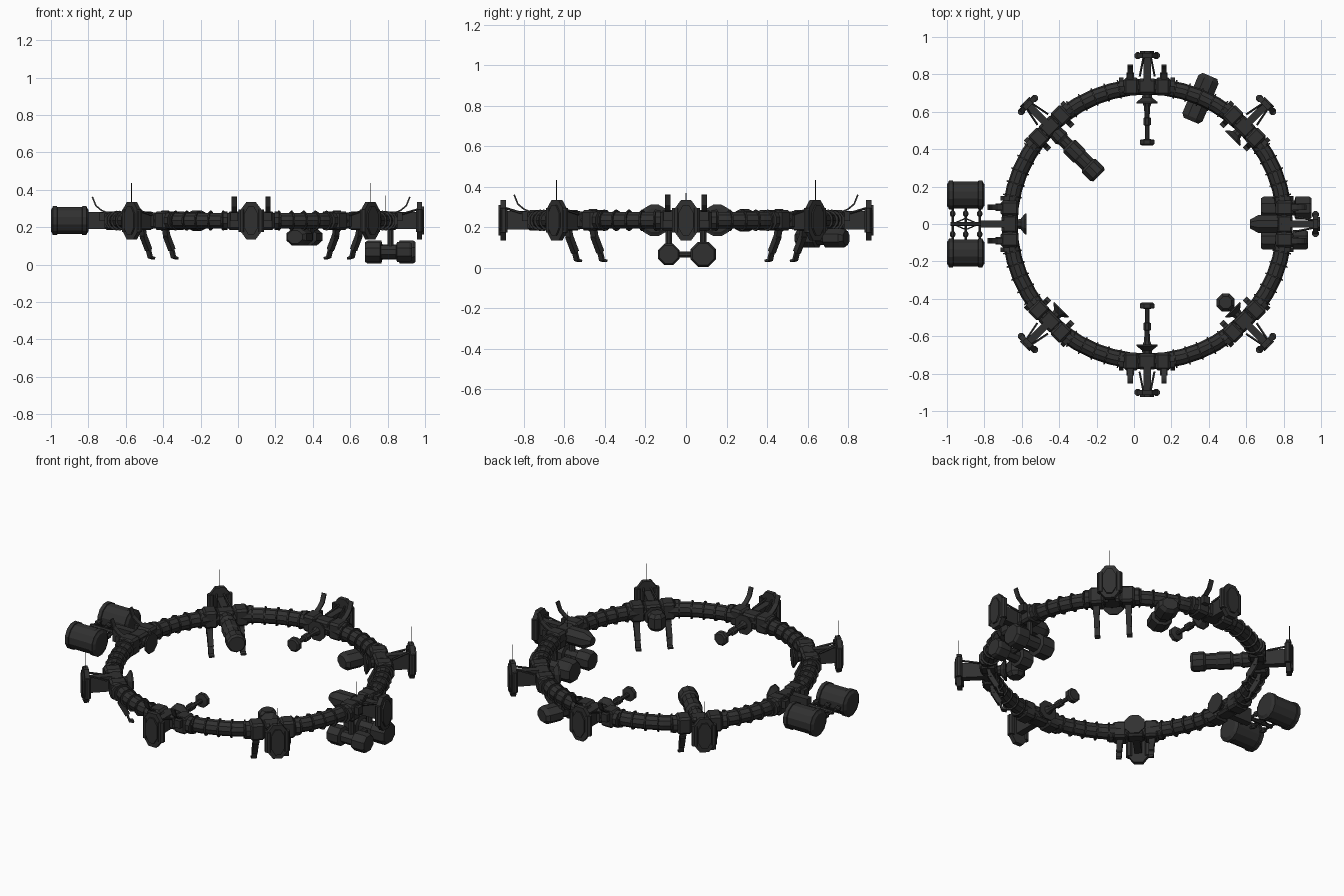
import bpy, bmesh, math
from mathutils import Matrix, Vector

if "Cube" in bpy.data.objects:
    bpy.data.objects.remove(bpy.data.objects["Cube"])

CX, ZC, R = 0.07, 0.235, 0.735
dark = bpy.data.materials.new("charcoal grey")
dark.diffuse_color = (0.03, 0.03, 0.03, 1)
dark.use_nodes = True
dark.node_tree.nodes["Principled BSDF"].inputs["Base Color"].default_value = dark.diffuse_color


def finish(bm, name, M):
    bmesh.ops.recalc_face_normals(bm, faces=bm.faces)
    bm.transform(M)
    me = bpy.data.meshes.new(name)
    bm.to_mesh(me)
    bm.free()
    me.materials.append(dark)
    ob = bpy.data.objects.new(name, me)
    bpy.context.collection.objects.link(ob)
    return ob


def frame(deg):
    """Local frame of a station: x outward, y along the ring, z up from ring centre."""
    return Matrix.Translation((CX, 0, ZC)) @ Matrix.Rotation(math.radians(deg), 4, 'Z')


def box(name, c, s, M, bevel=0.0):
    bm = bmesh.new()
    bmesh.ops.create_cube(bm, size=1, matrix=Matrix.Translation(c) @ Matrix.Diagonal((*s, 1)))
    if bevel:
        bmesh.ops.bevel(bm, geom=bm.edges[:], offset=bevel, segments=1, affect='EDGES')
    return finish(bm, name, M)


def lathe(name, p0, p1, prof, M, n=8):
    """Revolved solid from p0 to p1; prof = (fraction along axis, radius) pairs."""
    p0, p1 = Vector(p0), Vector(p1)
    d = p1 - p0
    q = d.to_track_quat('Z', 'Y').to_matrix().to_4x4()
    T = Matrix.Translation(p0) @ q
    bm = bmesh.new()
    rings = []
    for t, r in prof:
        rings.append([bm.verts.new(T @ Vector((r * math.cos((i + .5) * math.tau / n),
                      r * math.sin((i + .5) * math.tau / n), t * d.length))) for i in range(n)])
    for a, b in zip(rings, rings[1:]):
        for i in range(n):
            j = (i + 1) % n
            bm.faces.new((a[i], a[j], b[j], b[i]))
    bm.faces.new(rings[0])
    bm.faces.new(rings[-1])
    return finish(bm, name, M)


def rod(name, p0, p1, r, M, n=8):
    return lathe(name, p0, p1, [(0, r), (1, r)], M, n)


def slab(name, pts, x0, x1, M):
    """Outline in local y,z extruded along x."""
    bm = bmesh.new()
    a = [bm.verts.new((x0, y, z)) for y, z in pts]
    b = [bm.verts.new((x1, y, z)) for y, z in pts]
    bm.faces.new(a)
    bm.faces.new(b)
    for i in range(len(a)):
        j = (i + 1) % len(a)
        bm.faces.new((a[i], a[j], b[j], b[i]))
    return finish(bm, name, M)


def ribbon(name, path, y, w, t, M):
    """Bent strip in the x,z plane, w wide along y and t thick."""
    for k, (p, q) in enumerate(zip(path, path[1:])):
        p, q = Vector((p[0], y, p[1])), Vector((q[0], y, q[1]))
        d = q - p
        L = Matrix.Translation((p + q) / 2) @ Matrix.Rotation(-math.atan2(d.z, d.x), 4, 'Y')
        box(name, (0, 0, 0), (d.length + t * .5, w, t), M @ L)


# main ring tube
bpy.ops.mesh.primitive_torus_add(major_radius=R, minor_radius=0.043, major_segments=48,
                                 minor_segments=10, location=(CX, 0, ZC))
ring = bpy.context.object
ring.name = "ring_tube"
ring.data.materials.append(dark)

# thin collars between stations
for s in range(8):
    for k in (-12, -6, 0, 6, 12):
        rod("ring_collar", (R, -.004, 0), (R, .004, 0), .053, frame(s * 45 + 22.5 + k * .9), 10)

PLATE = [(-.025, .1), (.025, .1), (.062, .05), (.062, -.05), (.025, -.1), (-.025, -.1),
         (-.062, -.05), (-.062, .05)]

for s in range(8):
    M = frame(s * 45)
    # node: two blocks with a hub between them
    box("station_hub", (R, 0, 0), (.085, .10, .085), M, .012)
    for sy in (-1, 1):
        box("station_block", (R, sy * .085, 0), (.095, .08, .10), M, .012)
        rod("block_collar", (R, sy * .125, 0), (R, sy * .15, 0), .05, M, 10)
        # bent claws: upward on the main axes, hanging on the diagonals
        if s % 2 == 0:
            ribbon("upper_claw", [(.765, .04), (.80, .055), (.83, .08), (.848, .125)], sy * .09, .028, .008, M)
            box("claw_foot", (.79, sy * .09, .02), (.04, .04, .045), M)
        else:
            ribbon("lower_claw", [(.735, -.04), (.725, -.09)], sy * .088, .035, .02, M)
            ribbon("lower_claw", [(.725, -.085), (.69, -.15)], sy * .088, .03, .028, M)
            ribbon("lower_claw", [(.69, -.15), (.675, -.195), (.655, -.20)], sy * .088, .03, .012, M)
    # outward arm and end plate with side rails
    box("outer_arm", (.825, 0, 0), (.13, .04, .09), M)
    if s != 4:
        slab("end_plate", PLATE, .888, .915, M)
        slab("end_plate_frame", [(y * .6, z * .75) for y, z in PLATE], .91, .925, M)
        for sy in (-1, 1):
            rod("plate_rail", (.90, sy * .05, -.06), (.90, sy * .05, .06), .02, M, 8)
            rod("arm_brace", (.79, sy * .04, .03), (.89, sy * .02, .06), .006, M, 5)
    if s % 2:
        rod("antenna", (.905, 0, .09), (.905, 0, .20), .002, M, 4)
    # flared inner collar
    if s not in (0, 3):
        lathe("inner_flare", (.70, 0, 0), (.645, 0, 0), [(0, .025), (.45, .03), (.85, .06), (1, .06)], M)

# docking booms on the front and back stations
for a in (90, 270):
    M = frame(a)
    lathe("docking_boom", (.65, 0, 0), (.42, 0, 0),
          [(0, .028), (.1, .018), (.35, .014), (.36, .022), (.52, .022), (.54, .013), (.85, .013),
           (.87, .042), (.97, .042), (1, .032)], M)

# stepped telescope at the back left
lathe("telescope", (.70, 0, 0), (.365, 0, 0),
      [(0, .04), (.15, .045), (.2, .035), (.3, .035), (.34, .05), (.55, .05), (.58, .044), (.75, .044),
       (.78, .055), (.96, .055), (1, .045)], frame(135), 10)

# small upright capsule at the front right
M = frame(-45)
lathe("upright_capsule", (.594, 0, -.05), (.594, 0, .05), [(0, .035), (.2, .052), (.8, .052), (1, .035)], M)
rod("capsule_neck", (.594, 0, 0), (.66, 0, 0), .02, M)

# right station: inner module and two hanging spool tanks
M = frame(0)
lathe("inner_module", (.70, 0, 0), (.55, 0, 0), [(0, .052), (.7, .052), (1, .025)], M)
for y, r, x1 in ((-.085, .057, .86), (.085, .067, .88)):
    lathe("spool_tank", (.61, y, -.168), (x1, y, -.168),
          [(0, r * .85), (.05, r), (.32, r), (.34, r * .65), (.66, r * .65), (.68, r), (.95, r), (1, r * .85)], M)
    rod("tank_post", (.745, y, -.14), (.745, y, -.02), .018, M)
rod("tank_crossbar", (.745, -.085, -.168), (.745, .085, -.168), .016, M)
rod("short_antenna", (.72, 0, .04), (.72, 0, .135), .002, M, 4)

# left station: pair of large tanks on a braced truss
W = Matrix.Translation((0, 0, ZC))
rod("truss_spine", (-.98, 0, 0), (-.78, 0, 0), .012, W)
for sy in (-1, 1):
    y = sy * .155
    lathe("large_tank", (-1.0, y, 0), (-.80, y, 0),
          [(0, .06), (.04, .072), (.05, .08), (.16, .08), (.17, .075), (.83, .075), (.84, .08),
           (.95, .08), (.96, .072), (1, .06)], W, 12)
    for x in (-.97, -.90, -.825):
        rod("tank_strut", (x, 0, 0), (x, sy * .10, 0), .008, W, 6)
        lathe("strut_knob", (x, sy * .04, 0), (x, sy * .07, 0), [(0, .01), (.3, .016), (.7, .016), (1, .01)], W)
    for x in (-.97, -.83):
        rod("truss_wire", (-.90, sy * .03, 0), (x, 0, 0), .004, W, 5)

# twin-ended pod slung under the ring at the back right
M = frame(67)
lathe("slung_pod", (.60, 0, -.095), (.86, 0, -.095),
      [(0, .04), (.08, .055), (.4, .055), (.43, .04), (.57, .04), (.6, .055), (.92, .055), (1, .04)],
      M @ Matrix.Diagonal((1, 1.15, .92, 1)))
box("pod_saddle", (R, 0, -.05), (.07, .09, .05), M, .01)
